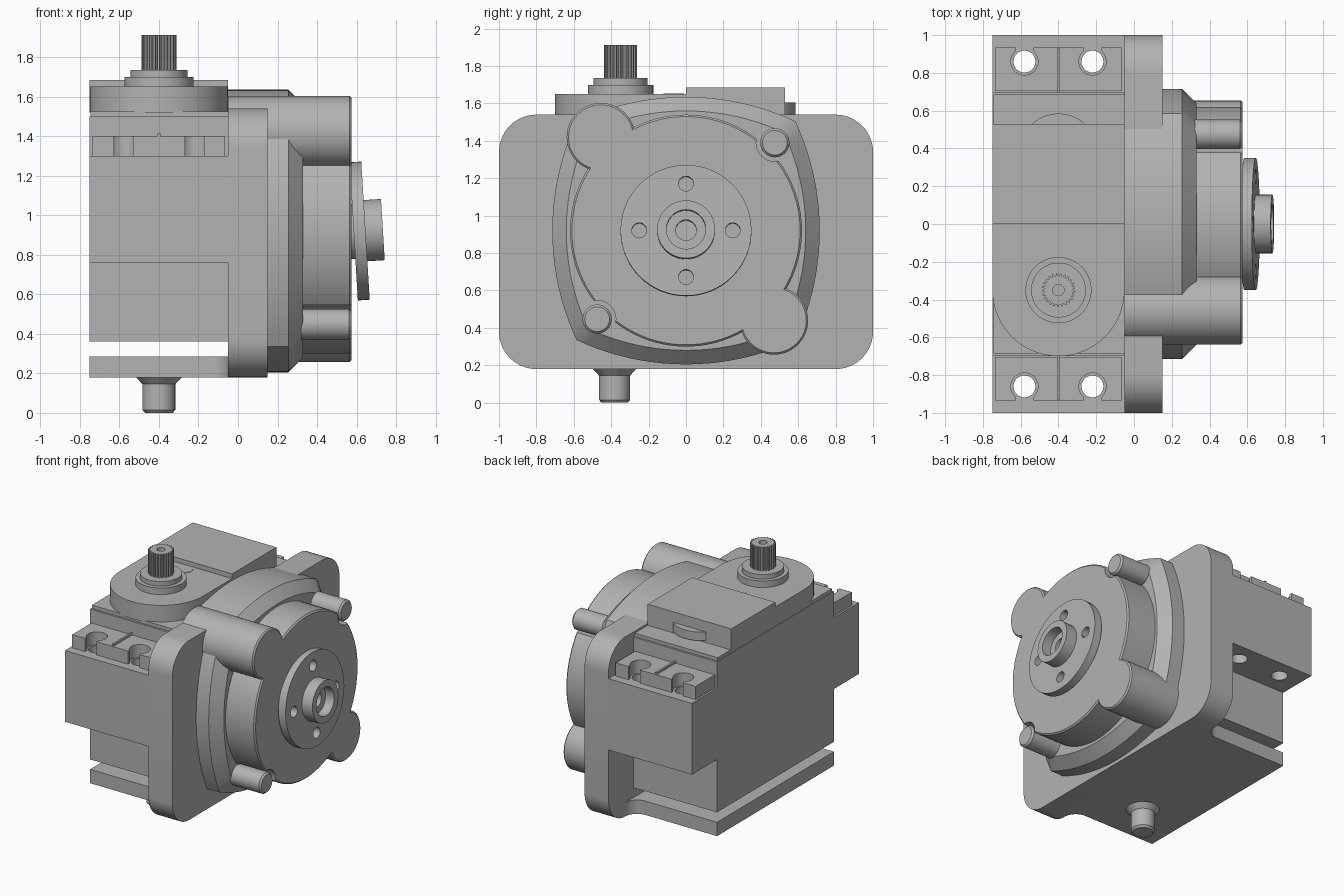
import bpy, bmesh, math
from mathutils import Vector

if "Cube" in bpy.data.objects:
    bpy.data.objects.remove(bpy.data.objects["Cube"], do_unlink=True)

GREY = (0.45, 0.45, 0.45, 1.0)
grey = bpy.data.materials.new("plain grey")
grey.use_nodes = True
grey.diffuse_color = GREY
grey.node_tree.nodes["Principled BSDF"].inputs["Base Color"].default_value = GREY


def arc(cu, cv, r, a0, a1, n=16):
    """Points on an arc, angles in degrees."""
    return [(cu + r * math.cos(math.radians(a0 + (a1 - a0) * i / n)),
             cv + r * math.sin(math.radians(a0 + (a1 - a0) * i / n))) for i in range(n + 1)]


def rect(u0, u1, v0, v1):
    return [(u0, v0), (u1, v0), (u1, v1), (u0, v1)]


def circle(n=48):
    return arc(0, 0, 1, 0, 360, n)[:-1]


def loft(name, pts, stations, axis="z", centre=(0, 0)):
    """Sweep a profile along an axis through (position, scale) stations and cap both ends."""
    bm = bmesh.new()
    rings = []
    for pos, s in stations:
        ring = []
        for u, v in pts:
            u, v = centre[0] + u * s, centre[1] + v * s
            ring.append(bm.verts.new((pos, u, v) if axis == "x" else (u, v, pos)))
        rings.append(ring)
    n = len(pts)
    for a, b in zip(rings, rings[1:]):
        for i in range(n):
            bm.faces.new((a[i], a[(i + 1) % n], b[(i + 1) % n], b[i]))
    bm.faces.new(rings[0])
    bm.faces.new(rings[-1])
    bmesh.ops.recalc_face_normals(bm, faces=bm.faces[:])
    me = bpy.data.meshes.new(name)
    bm.to_mesh(me)
    bm.free()
    me.materials.append(grey)
    ob = bpy.data.objects.new(name, me)
    bpy.context.collection.objects.link(ob)
    return ob


def prism(name, pts, a, b, axis="z"):
    return loft(name, pts, [(a, 1), (b, 1)], axis)


def lathe(name, stations, axis, centre, n=48):
    return loft(name, circle(n), stations, axis, centre)


def cut(target, cutters):
    """Subtract the cutters from the target, then delete them."""
    bpy.context.view_layer.objects.active = target
    for c in cutters:
        m = target.modifiers.new("cut", "BOOLEAN")
        m.operation, m.solver, m.object = "DIFFERENCE", "EXACT", c
        bpy.ops.object.modifier_apply(modifier=m.name)
        bpy.data.objects.remove(c, do_unlink=True)


X0, X1, XC, ZC = -0.75, -0.05, -0.4, 0.92

# Motor case with a slightly inset lid
prism("motor_case", rect(X0, X1, -0.70, 0.70), 0.36, 1.50)
prism("case_lid", rect(X0 + 0.005, X1, -0.685, 0.685), 1.50, 1.525)

# Rounded gear cover, label block and small bumps
prism("gear_cover", arc(XC, -0.35, 0.35, 180, 360, 40) + [(X1, 0.0), (X0, 0.0)], 1.52, 1.65)
prism("label_block", rect(X0, X1, 0.0, 0.53), 1.52, 1.685)
prism("wire_bump", arc(XC, 0.38, 0.205, 47, 133, 20), 1.54, 1.605)
lathe("cover_dimple", [(1.64, 0.055), (1.653, 0.055)], "z", (XC, -0.065))

# Output shaft: stepped bearing and toothed spline with a screw hole
lathe("shaft_bearing", [(1.64, 0.175), (1.70, 0.175), (1.70, 0.145), (1.735, 0.145)],
      "z", (XC, -0.35))
teeth = 25
gear = []
for t in range(teeth):
    for k, r in ((0.0, 0.076), (0.3, 0.076), (0.45, 0.088), (0.85, 0.088)):
        a = math.tau * (t + k) / teeth
        gear.append((XC + r * math.cos(a), -0.35 + r * math.sin(a)))
spline = prism("output_spline", gear, 1.72, 1.912)
cut(spline, [lathe("screw_hole", [(1.80, 0.03), (1.95, 0.03)], "z", (XC, -0.35), 24)])

# Mounting ears on both ends, with raised keyhole pads and a thin rib
for side, label in ((-1, "front"), (1, "back")):
    def span(a, b):
        return sorted((side * a, side * b))
    ear = prism(label + "_ear", rect(X0, X1, *span(0.69, 1.0)), 0.76, 1.30)
    pad = prism(label + "_ear_pad", rect(-0.735, -0.065, *span(0.705, 0.935)), 1.29, 1.40)
    for hx in (-0.58, -0.22):
        spot = (hx, side * 0.86)
        cut(ear, [lathe("hole", [(0.7, 0.058), (1.4, 0.058)], "z", spot, 32)])
        cut(pad, [lathe("key_hole", [(1.2, 0.072), (1.5, 0.072)], "z", spot, 32),
                  prism("key_slot", rect(hx - 0.048, hx + 0.048, *span(0.86, 1.05)), 1.2, 1.5)])
    prism(label + "_pad_rib", rect(XC - 0.007, XC + 0.007, *span(0.70, 0.93)), 1.30, 1.415)

# Upright bracket plate with rounded corners
plate = []
for cy, cz, a in ((0.8, 1.34, 0), (-0.8, 1.34, 90), (-0.8, 0.38, 180), (0.8, 0.38, 270)):
    plate += arc(cy, cz, 0.2, a, a + 90, 14)
prism("bracket_plate", plate, -0.05, 0.15, "x")

# Bracket foot, flared where it meets the plate
foot = [(X0, -0.7)] + arc(-0.15, -0.8, 0.1, 90, 0, 10) + [(0.0, -0.8)]
foot += [(x, -y) for x, y in reversed(foot)]
prism("bracket_foot", foot, 0.18, 0.285)

# Pivot pin under the foot
lathe("pivot_pin", [(0.0, 0.07), (0.015, 0.083), (0.145, 0.083), (0.182, 0.117)],
      "z", (XC, -0.382))

# Housing: four shallow arcs meeting at corners, with a chamfered face
half, sag = 0.585, 0.13
R = (half ** 2 + sag ** 2) / (2 * sag)
sweep = math.degrees(math.asin(half / R))
off = 0.715 - R
housing = []
for q in range(4):
    a = math.radians(q * 90)
    housing += arc(off * math.cos(a), off * math.sin(a), R,
                   q * 90 - sweep, q * 90 + sweep, 20)[:-1]
loft("housing", housing, [(-0.05, 1), (0.255, 1), (0.33, 0.895)], "x", (0, ZC))

# Round gearbox drum with clearance for the small posts
drum = lathe("gearbox_drum", [(0.30, 0.62), (0.565, 0.62), (0.575, 0.61)], "x", (0, ZC), 96)
posts = ((-0.475, 0.447), (0.475, 1.39))
cut(drum, [lathe("post_gap", [(0.332, 0.1), (0.7, 0.1)], "x", p, 32) for p in posts])
for i, p in enumerate(posts):
    lathe("small_post_%d" % (i + 1), [(0.15, 0.078), (0.562, 0.078), (0.575, 0.066)], "x", p, 32)

# Large corner bosses
for label, p in (("upper", (-0.455, 1.42)), ("lower", (0.47, 0.44))):
    lathe(label + "_boss", [(-0.05, 0.183), (0.565, 0.183), (0.575, 0.173)], "x", p)

# Slightly tilted output horn with bored hub and four screw holes
horn = lathe("output_horn", [(-0.06, 0.14), (-0.03, 0.14), (-0.03, 0.35), (0.03, 0.35),
                             (0.03, 0.155), (0.118, 0.155), (0.118, 0.105), (0.045, 0.105),
                             (0.045, 0.055), (-0.02, 0.055)], "x", (0, 0), 64)
cut(horn, [lathe("horn_hole", [(-0.1, 0.04), (0.1, 0.04)], "x",
                 (0.25 * math.cos(k * math.pi / 2), 0.25 * math.sin(k * math.pi / 2)), 24)
           for k in range(4)])
horn.location = Vector((0.615, 0, ZC))
horn.rotation_euler = (0, math.radians(-3.5), 0)

# Smooth shading with sharp edges kept
bpy.ops.object.select_all(action="DESELECT")
for ob in bpy.context.collection.objects:
    if ob.type == "MESH":
        ob.select_set(True)
        bpy.context.view_layer.objects.active = ob
bpy.ops.object.shade_smooth_by_angle(angle=math.radians(30))
